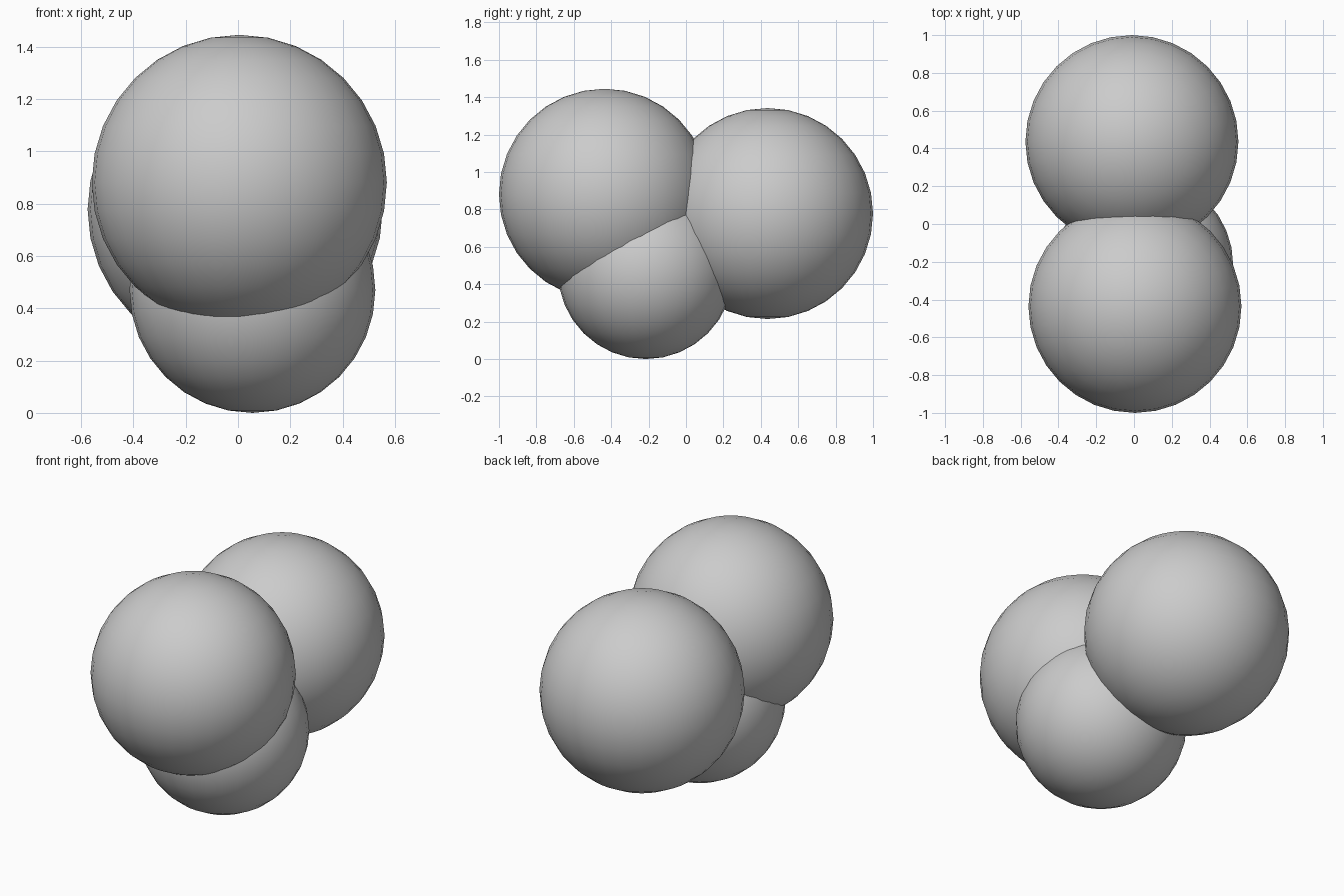
import bpy

if "Cube" in bpy.data.objects:
    bpy.data.objects.remove(bpy.data.objects["Cube"])

# Three overlapping smooth balls: name, radius, centre
balls = [
    ("front_ball", 0.564, (0.005, -0.436, 0.881)),
    ("back_ball", 0.564, (-0.011, 0.436, 0.778)),
    ("lower_ball", 0.47, (0.055, -0.215, 0.47)),
]

for name, radius, centre in balls:
    bpy.ops.mesh.primitive_uv_sphere_add(
        segments=32, ring_count=16, radius=radius, location=centre)
    ball = bpy.context.object
    ball.name = name
    bpy.ops.object.shade_smooth()
